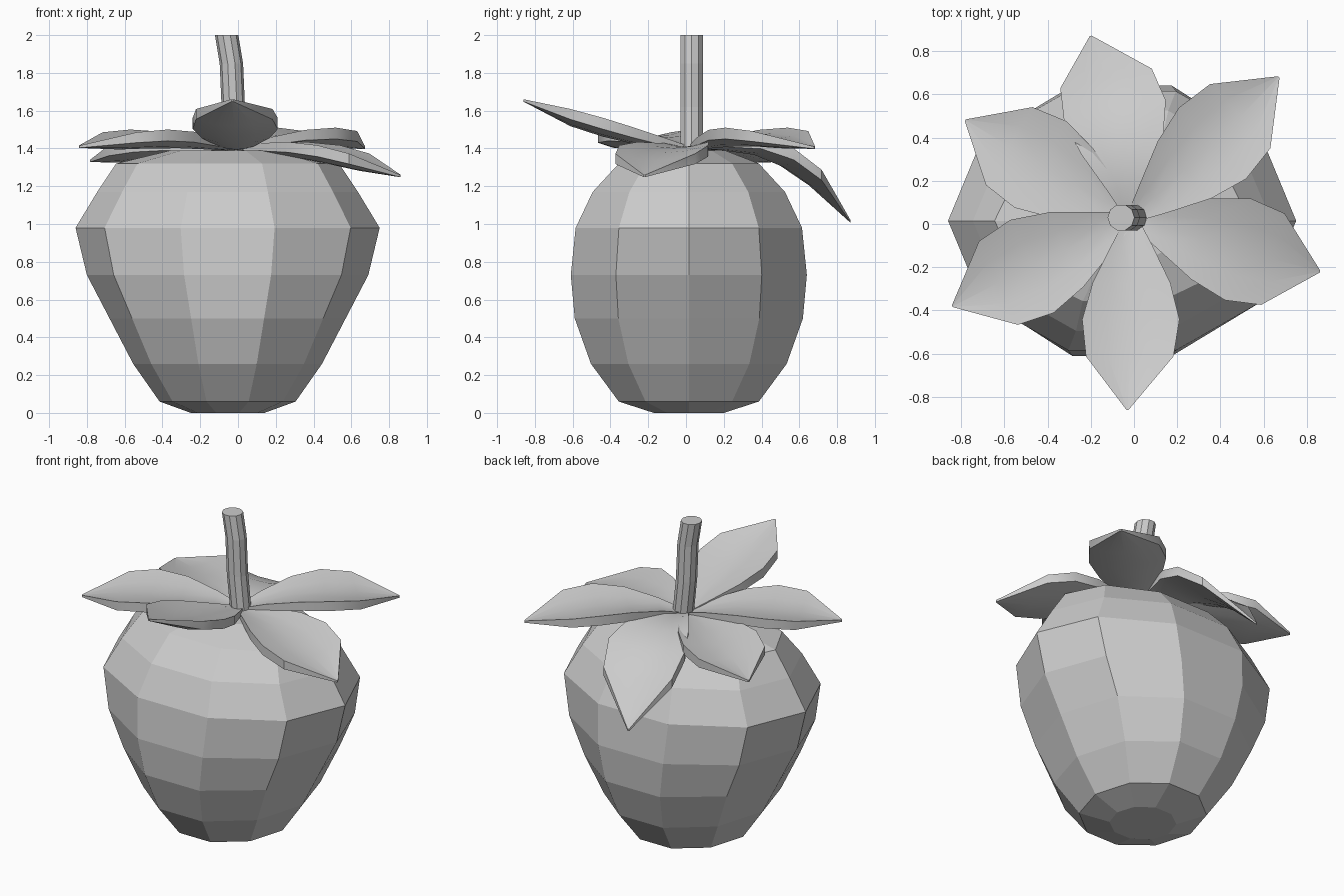
import bpy, bmesh, math
from mathutils import Vector

if "Cube" in bpy.data.objects:
    bpy.data.objects.remove(bpy.data.objects["Cube"])


def make_object(name, bm, smooth=False):
    bmesh.ops.recalc_face_normals(bm, faces=bm.faces)
    mesh = bpy.data.meshes.new(name)
    bm.to_mesh(mesh)
    bm.free()
    obj = bpy.data.objects.new(name, mesh)
    bpy.context.collection.objects.link(obj)
    if smooth:
        bpy.ops.object.select_all(action='DESELECT')
        obj.select_set(True)
        bpy.context.view_layer.objects.active = obj
        bpy.ops.object.shade_smooth_by_angle(angle=math.radians(35))
    return obj


def loft(name, rings, sides, smooth=False):
    """Capped skin over horizontal ellipses (cx, cy, z, rx, ry)."""
    bm = bmesh.new()
    loops = []
    for cx, cy, z, rx, ry in rings:
        loops.append([bm.verts.new((cx + rx * math.cos(a), cy + ry * math.sin(a), z))
                      for a in (2 * math.pi * i / sides for i in range(sides))])
    for lo, hi in zip(loops, loops[1:]):
        for i in range(sides):
            j = (i + 1) % sides
            bm.faces.new((lo[i], lo[j], hi[j], hi[i]))
    bm.faces.new(loops[0][::-1])
    bm.faces.new(loops[-1])
    return make_object(name, bm, smooth)


# Fruit body: faceted ten-sided berry, wider in x than in y
body = [(0.0, 0.195, 0.195), (0.06, 0.36, 0.39), (0.26, 0.50, 0.545), (0.50, 0.625, 0.635),
        (0.73, 0.745, 0.657), (0.98, 0.805, 0.63), (1.17, 0.69, 0.535), (1.32, 0.59, 0.39),
        (1.39, 0.30, 0.20)]
loft("berry_body", [(-0.055, 0.015, z, rx, ry) for z, rx, ry in body], 10)

# Stem: slightly bent
stem = [(0.0, 1.38), (-0.025, 1.62), (-0.035, 1.85), (-0.06, 2.0)]
loft("stem", [(x, 0.03, z, 0.062, 0.062) for x, z in stem], 10)

# Leaf template rows: position along leaf, half-width factor, thickness
ROWS = [(0.0, 0.12, 0.015), (0.15, 0.42, 0.04), (0.35, 0.80, 0.055),
        (0.54, 1.0, 0.06), (0.73, 0.90, 0.055), (1.0, 0.02, 0.012)]
BASE = Vector((-0.01, 0.03, 1.405))
CUP = 0.02


def leaf(name, mid, tip, side):
    mid, tip, side = Vector(mid), Vector(tip), Vector(side)
    m = 0.55
    bm = bmesh.new()
    sections = []
    for t, w, thick in ROWS:
        # quadratic centre line through base, mid and tip
        c = (BASE * ((t - m) * (t - 1) / m) + mid * (t * (t - 1) / (m * (m - 1)))
             + tip * (t * (t - m) / (1 - m)))
        top = [c + side * (w * s) + Vector((0, 0, CUP * w * (2 * s * s - 1)))
               for s in (-1, -0.5, 0, 0.5, 1)]
        bottom = [p - Vector((0, 0, thick)) for p in reversed(top)]
        sections.append([bm.verts.new(p) for p in top + bottom])
    n = len(sections[0])
    for a, b in zip(sections, sections[1:]):
        for i in range(n):
            j = (i + 1) % n
            bm.faces.new((a[i], a[j], b[j], b[i]))
    for s in (sections[0], sections[-1]):
        for i in range(n // 2 - 1):
            bm.faces.new((s[i], s[i + 1], s[n - 2 - i], s[n - 1 - i]))
    make_object(name, bm, True)


# Six leaves: middle point, tip, half-width vector
leaf("leaf_front", (-0.015, -0.45, 1.545), (-0.03, -0.86, 1.66), (0.225, 0, 0))
leaf("leaf_back", (-0.09, 0.53, 1.375), (-0.20, 0.87, 1.02), (0.235, 0.05, 0))
leaf("leaf_back_right", (0.37, 0.38, 1.49), (0.67, 0.68, 1.41), (-0.155, 0.165, 0))
leaf("leaf_front_right", (0.49, -0.12, 1.395), (0.86, -0.22, 1.26), (0.06, 0.235, 0))
leaf("leaf_front_left", (-0.48, -0.20, 1.48), (-0.84, -0.38, 1.415), (0.10, -0.215, 0))
leaf("leaf_back_left", (-0.44, 0.28, 1.42), (-0.78, 0.48, 1.34), (0.12, 0.20, 0))
